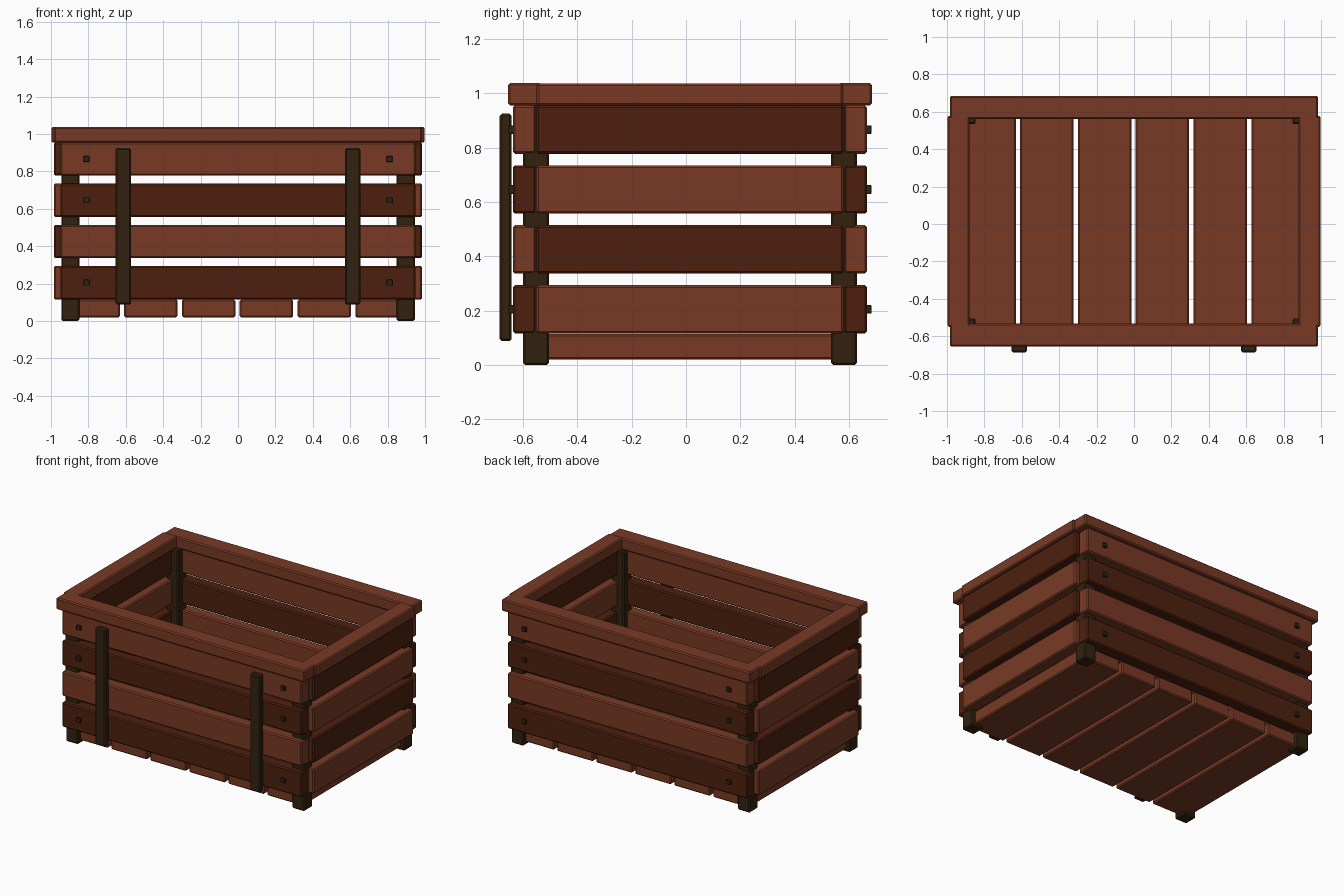
import bpy
import bmesh
from mathutils import Vector

old = bpy.data.objects.get("Cube")
if old:
    bpy.data.objects.remove(old, do_unlink=True)


def make_material(name, rgb):
    mat = bpy.data.materials.new(name)
    mat.use_nodes = True
    mat.diffuse_color = (*rgb, 1)
    mat.node_tree.nodes["Principled BSDF"].inputs["Base Color"].default_value = (*rgb, 1)
    return mat


light = make_material("light_wood", (0.188, 0.042, 0.018))
dark = make_material("dark_wood", (0.075, 0.0145, 0.0045))
post_brown = make_material("post_brown", (0.032, 0.016, 0.005))


def box(name, xs, ys, zs, mat, bevel=0.008):
    """Chamfered timber between the given x, y and z limits."""
    lo, hi = (Vector(v) for v in zip(xs, ys, zs))
    size = hi - lo
    bm = bmesh.new()
    bmesh.ops.create_cube(bm, size=1)
    for v in bm.verts:
        v.co = Vector(c * s for c, s in zip(v.co, size))
    mesh = bpy.data.meshes.new(name)
    bm.to_mesh(mesh)
    bm.free()
    mesh.materials.append(mat)
    obj = bpy.data.objects.new(name, mesh)
    obj.location = (lo + hi) / 2
    bpy.context.collection.objects.link(obj)
    if bevel:
        mod = obj.modifiers.new("chamfer", "BEVEL")
        mod.width = bevel
        mod.segments = 1
    return obj


def mirrored(span, side):
    return sorted(side * v for v in span)


SIDES = (("left", 1), ("right", -1))
MID_Y = 0.0145          # centre of the crate body in y


def ends(span, side):
    return [MID_Y + v for v in mirrored(span, side)]


# Floor planks
for i in range(6):
    x = -0.775 + i * 0.309
    box(f"floor_plank_{i + 1}", (x - 0.143, x + 0.143), (-0.57, 0.60), (0.02, 0.115), light)

# Corner posts
for side_name, sx in SIDES:
    for end_name, sy in (("front", -1), ("back", 1)):
        box(f"{end_name}_{side_name}_post", mirrored((0.848, 0.945), sx),
            ends((0.519, 0.615), sy), (0, 0.955), post_brown)

# Wall boards: four rows, colours alternating by row and by wall
for row in range(4):
    z = 0.205 + row * 0.2205
    zs = (z - 0.089, z + 0.089)
    long_mat, short_mat = (dark, light) if row % 2 == 0 else (light, dark)
    for end_name, sy in (("front", -1), ("back", 1)):
        box(f"{end_name}_board_{row + 1}", (-0.949, 0.949), ends((0.566, 0.652), sy), zs, long_mat)
        # Nail heads, missing on the second row
        if row != 1:
            for side_name, sx in SIDES:
                x = sx * 0.81
                box(f"{end_name}_{side_name}_nail_{row + 1}", (x - 0.016, x + 0.016),
                    ends((0.64, 0.668), sy), (z - 0.016, z + 0.016), post_brown, 0.002)
    for side_name, sx in SIDES:
        box(f"{side_name}_board_{row + 1}", mirrored((0.90, 0.985), sx),
            ends((-0.566, 0.566), 1), zs, short_mat)

# Top rim
for end_name, sy in (("front", -1), ("back", 1)):
    box(f"{end_name}_rim", (-0.985, 0.985), ends((0.547, 0.67), sy), (0.955, 1.038), light)
for side_name, sx in SIDES:
    box(f"{side_name}_rim", mirrored((0.88, 0.998), sx), ends((-0.564, 0.564), 1),
        (0.955, 1.037), light)

# Front uprights
for side_name, sx in SIDES:
    x = sx * 0.613
    box(f"{side_name}_front_upright", (x - 0.041, x + 0.041), (-0.686, -0.642), (0.088, 0.925), post_brown)
